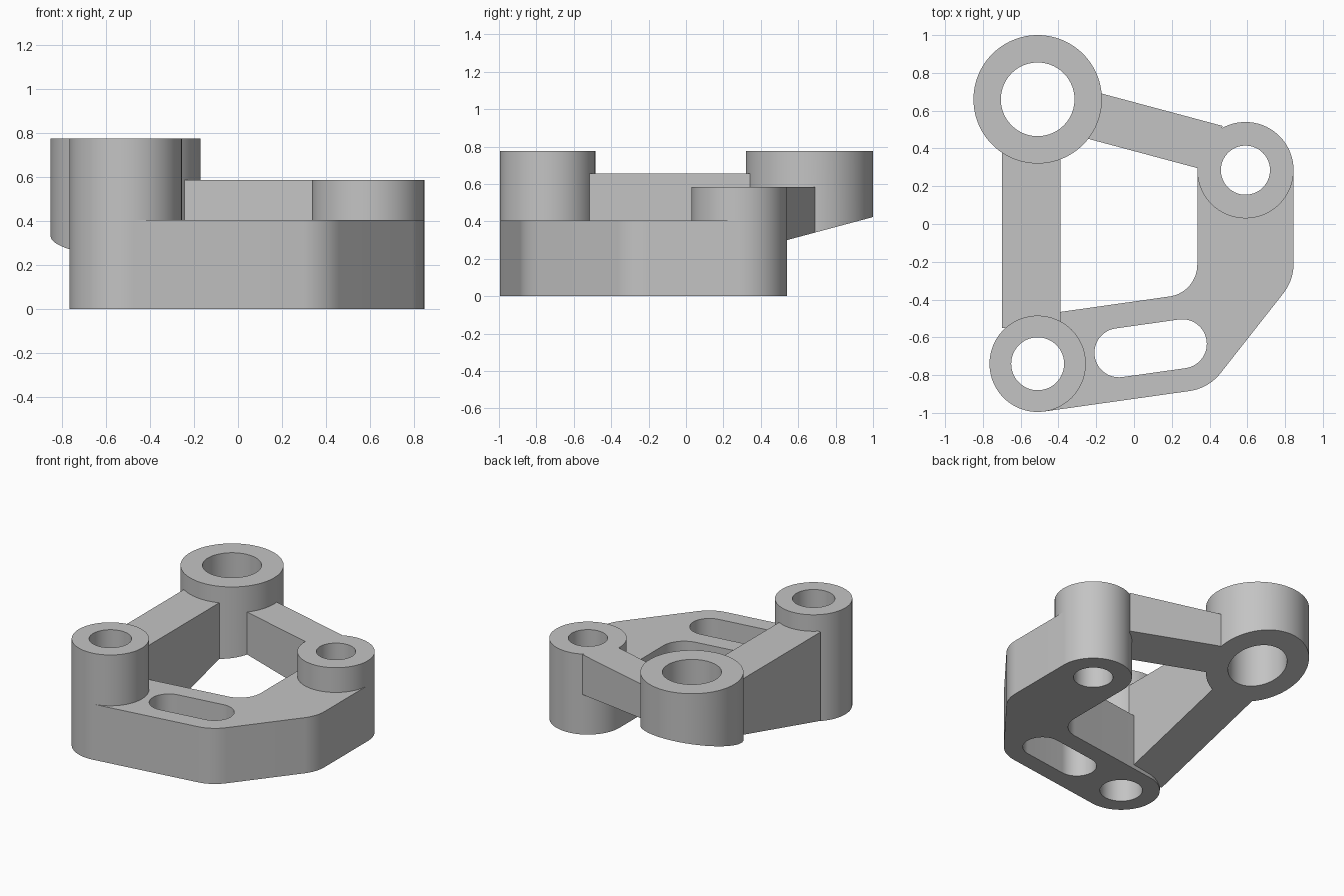
import bpy, bmesh, math
from mathutils import Vector

cube = bpy.data.objects.get("Cube")
if cube:
    bpy.data.objects.remove(cube, do_unlink=True)

grey = bpy.data.materials.new("cast_grey")
grey.use_nodes = True
COLOUR = (0.55, 0.55, 0.55, 1)
grey.diffuse_color = COLOUR
grey.node_tree.nodes["Principled BSDF"].inputs["Base Color"].default_value = COLOUR

SIDES = 96
BIG = Vector((-0.51, 0.66))       # tall rear boss
FRONT = Vector((-0.51, -0.74))    # tall front boss
SIDE = Vector((0.59, 0.285))      # lower side boss
R = 0.255                         # outer radius of the two smaller bosses
PLATE_TOP = 0.405


def flat(p):
    return 0.0


def sloped(p):
    """Tilted underside shared by the rear boss and both arms."""
    return 0.30 + math.tan(math.radians(15)) * (p.y - 0.54)


def circle(centre, radius):
    return [centre + radius * Vector((math.cos(a), math.sin(a)))
            for a in (math.tau * i / SIDES for i in range(SIDES))]


def rounded(corners, steps=14):
    """Outline with a fillet at each corner given as (point, radius)."""
    out = []
    for i, (p, r) in enumerate(corners):
        if r == 0:
            out.append(p)
            continue
        a = (corners[i - 1][0] - p).normalized()
        b = (corners[(i + 1) % len(corners)][0] - p).normalized()
        half = a.angle(b) / 2
        centre = p + (a + b).normalized() * r / math.sin(half)
        start = p + a * r / math.tan(half) - centre
        end = p + b * r / math.tan(half) - centre
        sweep = math.pi - 2 * half
        for k in range(steps + 1):
            t = k / steps
            out.append(centre + (start * math.sin((1 - t) * sweep)
                                 + end * math.sin(t * sweep)) / math.sin(sweep))
    return out


def bar(centre, angle, x0, x1, half):
    """Corners of a straight bar along an angle."""
    d = Vector((math.cos(angle), math.sin(angle)))
    n = Vector((-d.y, d.x))
    return [centre + d * x + n * y
            for x, y in ((x0, -half), (x1, -half), (x1, half), (x0, half))]


def finish(name, bm):
    bmesh.ops.recalc_face_normals(bm, faces=bm.faces)
    mesh = bpy.data.meshes.new(name)
    bm.to_mesh(mesh)
    bm.free()
    mesh.materials.append(grey)
    obj = bpy.data.objects.new(name, mesh)
    bpy.context.collection.objects.link(obj)
    return obj


def prism(name, outline, top, bottom=flat):
    bm = bmesh.new()
    lo = [bm.verts.new((p.x, p.y, bottom(p))) for p in outline]
    hi = [bm.verts.new((p.x, p.y, top)) for p in outline]
    bm.faces.new(lo[::-1])
    bm.faces.new(hi)
    for i in range(len(lo)):
        bm.faces.new((lo[i - 1], lo[i], hi[i], hi[i - 1]))
    return finish(name, bm)


def tube(name, centre, outer, inner, top, bottom=flat):
    bm = bmesh.new()
    rings = []
    for radius, height in ((outer, bottom), (outer, None), (inner, None), (inner, bottom)):
        rings.append([bm.verts.new((p.x, p.y, height(p) if height else top))
                      for p in circle(centre, radius)])
    for k in range(4):
        a, b = rings[k - 1], rings[k]
        for i in range(SIDES):
            bm.faces.new((a[i - 1], a[i], b[i], b[i - 1]))
    return finish(name, bm)


def cut(obj, outline):
    cutter = prism("cutter", outline, 1.0, lambda p: -1.0)
    cutter.hide_render = True
    mod = obj.modifiers.new("cut", "BOOLEAN")
    mod.operation = "DIFFERENCE"
    mod.solver = "EXACT"
    mod.object = cutter
    bpy.context.view_layer.objects.active = obj
    bpy.ops.object.modifier_apply(modifier=mod.name)
    bpy.data.objects.remove(cutter, do_unlink=True)


# Bosses with through holes
parts = [
    tube("rear_boss", BIG, 0.34, 0.195, 0.775, sloped),
    tube("front_boss", FRONT, R, 0.14, 0.775),
    tube("side_boss", SIDE, R, 0.13, 0.585),
]

# Arms joining the rear boss to the other two
left_arm = [Vector(p) for p in ((-0.70, -0.55), (-0.39, -0.55), (-0.39, 0.45), (-0.70, 0.45))]
parts.append(prism("left_arm", left_arm, 0.655, sloped))
rear_arm = bar(Vector((-0.51, 0.652)), math.radians(-15), 0.23, 0.98, 0.125)
parts.append(prism("rear_arm", rear_arm, 0.585, sloped))

# Bent base plate, tangent to the front and side bosses
TILT = math.radians(8)
normal = Vector((-math.sin(TILT), math.cos(TILT)))
right = Vector((R, 0))
plate = prism("base_plate", rounded([
    (FRONT - normal * R, 0),
    (Vector((0.395, -0.87)), R),
    (Vector((0.845, -0.298)), R),
    (SIDE + right, 0),
    (SIDE - right, 0),
    (Vector((0.335, -0.363)), 0.17),
    (FRONT + normal * R, 0),
]), PLATE_TOP)
for boss in (FRONT, SIDE):
    cut(plate, circle(boss, R - 0.015))

# Long slot through the plate
slot = bar(Vector((0.088, -0.658)), TILT, -0.299, 0.299, 0.13)
cut(plate, rounded([(p, 0.1299) for p in slot]))
parts.append(plate)

# Smooth round walls, crisp rims
bpy.ops.object.select_all(action="DESELECT")
for obj in parts:
    obj.select_set(True)
bpy.context.view_layer.objects.active = plate
bpy.ops.object.shade_smooth_by_angle(angle=math.radians(30))
